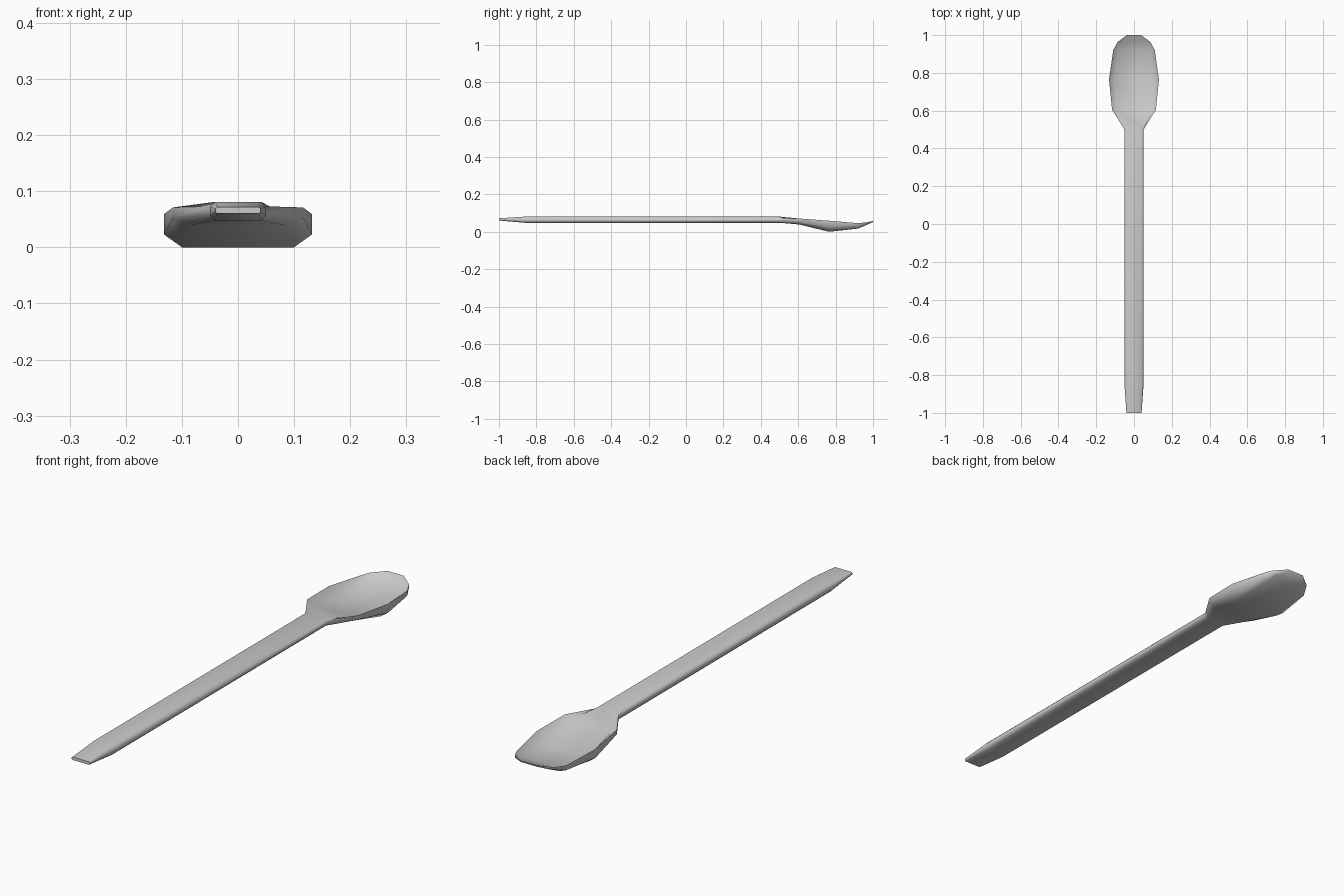
import bpy, bmesh

if "Cube" in bpy.data.objects:
    bpy.data.objects.remove(bpy.data.objects["Cube"])

# Stations along the spoon:
# y, side half width, bottom half width, top/inner half width,
# z of bottom, side low, side high (rim), top/inner floor
STATIONS = [
    (-1.00, 0.040, 0.037, 0.037, 0.061, 0.064, 0.070, 0.073),
    (-0.86, 0.050, 0.041, 0.041, 0.049, 0.058, 0.073, 0.082),
    (0.50, 0.050, 0.041, 0.041, 0.049, 0.058, 0.074, 0.082),
    (0.605, 0.116, 0.085, 0.090, 0.040, 0.054, 0.072, 0.057),
    (0.765, 0.132, 0.100, 0.102, 0.001, 0.024, 0.060, 0.018),
    (0.92, 0.110, 0.085, 0.088, 0.018, 0.028, 0.047, 0.030),
    (0.962, 0.088, 0.070, 0.070, 0.036, 0.042, 0.051, 0.042),
    (1.00, 0.038, 0.035, 0.035, 0.053, 0.054, 0.057, 0.058),
]


def section(bm, y, w, b, t, zb, z1, z2, zt):
    half = [(b, zb), (w, z1), (w, z2), (t, zt)]
    ring = half + [(-x, z) for x, z in reversed(half)]
    return [bm.verts.new((x, y, z)) for x, z in ring]


# Loft one continuous handle and hollow bowl
bm = bmesh.new()
rings = [section(bm, *s) for s in STATIONS]
for a, b in zip(rings, rings[1:]):
    for k in range(8):
        n = (k + 1) % 8
        bm.faces.new((a[k], a[n], b[n], b[k]))

# Close both ends
bm.faces.new(rings[0])
bm.faces.new(rings[-1])
bmesh.ops.recalc_face_normals(bm, faces=bm.faces)

# Stand it on the ground
low = min(v.co.z for v in bm.verts)
bmesh.ops.translate(bm, verts=bm.verts, vec=(0, 0, -low))

mesh = bpy.data.meshes.new("spoon")
bm.to_mesh(mesh)
bm.free()
spoon = bpy.data.objects.new("spoon", mesh)
bpy.context.collection.objects.link(spoon)

# Smooth surface with a crisp rim
bpy.context.view_layer.objects.active = spoon
spoon.select_set(True)
bpy.ops.object.shade_smooth_by_angle(angle=1.05)
